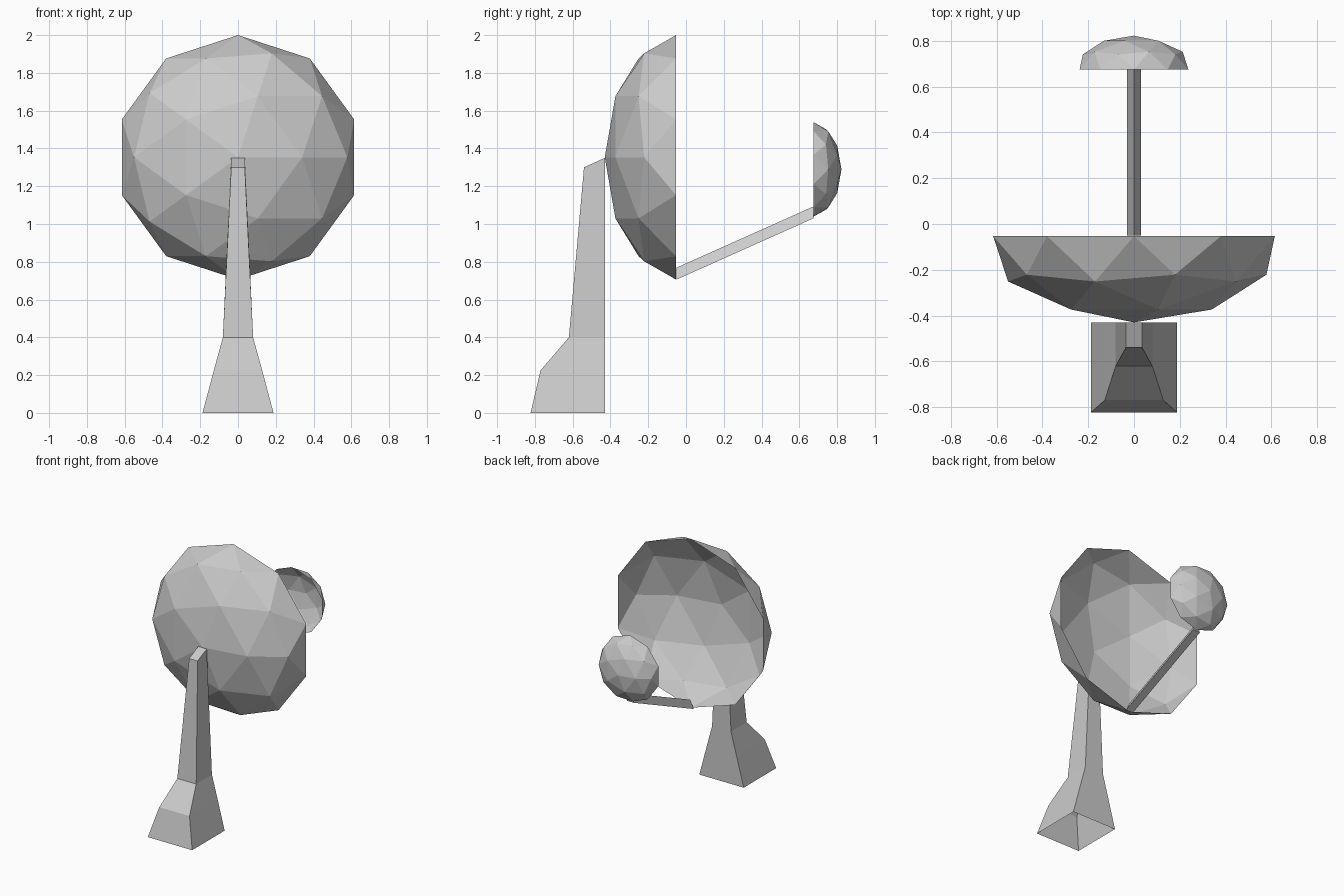
import bpy, bmesh, math
from mathutils import Matrix

if "Cube" in bpy.data.objects:
    bpy.data.objects.remove(bpy.data.objects["Cube"])


def add_object(name, bm):
    bmesh.ops.remove_doubles(bm, verts=bm.verts, dist=1e-5)
    mesh = bpy.data.meshes.new(name)
    bm.to_mesh(mesh)
    bm.free()
    obj = bpy.data.objects.new(name, mesh)
    bpy.context.collection.objects.link(obj)
    return obj


def half_dish(name, y, z, radius, depth, side):
    """Open half of a flattened icosphere bulging toward y = side."""
    bm = bmesh.new()
    bmesh.ops.create_icosphere(bm, subdivisions=2, radius=1)
    bmesh.ops.rotate(bm, verts=bm.verts, matrix=Matrix.Rotation(math.pi / 2, 3, 'X'))
    bmesh.ops.delete(bm, geom=[v for v in bm.verts if v.co.y * side < -0.01], context='VERTS')
    bmesh.ops.scale(bm, verts=bm.verts, vec=(radius, depth, radius))
    bmesh.ops.translate(bm, verts=bm.verts, vec=(0, y, z))
    return add_object(name, bm)


def loft(name, rings, caps):
    """Skin between rings of points; caps lists the ring indices to close."""
    bm = bmesh.new()
    loops = [[bm.verts.new(p) for p in ring] for ring in rings]
    for a, b in zip(loops, loops[1:]):
        n = len(a)
        for i in range(n):
            j = (i + 1) % n
            bm.faces.new((a[i], a[j], b[j], b[i]))
    for c in caps:
        bm.faces.new(loops[c])
    bmesh.ops.recalc_face_normals(bm, faces=bm.faces)
    return add_object(name, bm)


# Main dish and the small dish facing it
half_dish("main_dish", -0.053, 1.353, 0.647, 0.377, -1)
half_dish("small_dish", 0.675, 1.289, 0.25, 0.148, 1)

# Pedestal: half width, front y, front z, back z; flat back, open underside
BACK = -0.43
sections = [(0.188, -0.823, 0.0, 0.0),
            (0.128, -0.77, 0.225, 0.225),
            (0.08, -0.62, 0.40, 0.40),
            (0.036, -0.54, 1.30, 1.35)]
loft("pedestal", [[(-w, yf, zf), (w, yf, zf), (w, BACK, zb), (-w, BACK, zb)]
                  for w, yf, zf, zb in sections], caps=[-1])

# Triangular support arm with its ridge on top
loft("support_arm", [[(-0.031, y, z), (0.031, y, z), (0, y, z + 0.063)]
                     for y, z in ((-0.05, 0.706), (0.675, 1.03))], caps=[0, -1])
